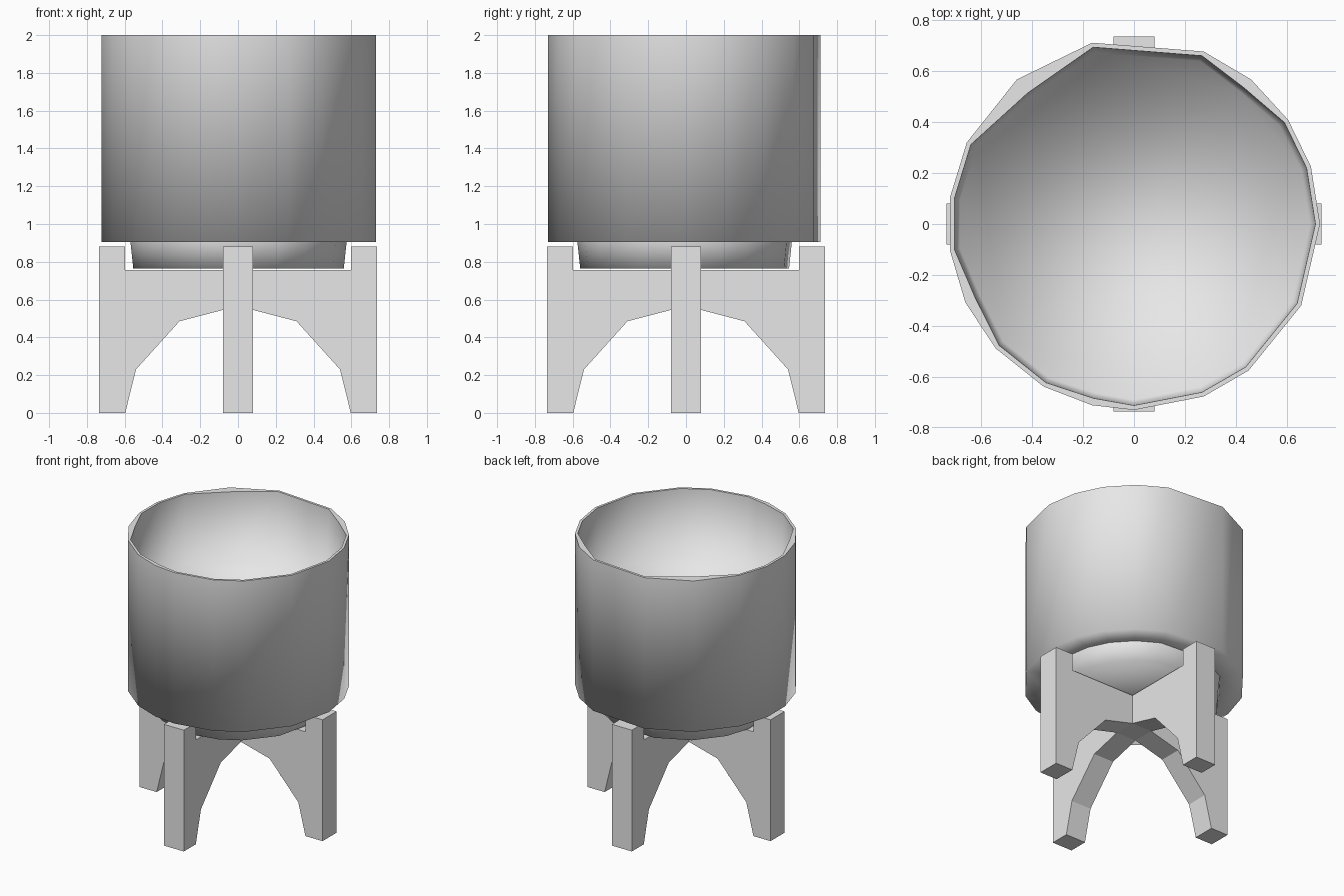
import bpy, bmesh, math
from mathutils import Matrix

if "Cube" in bpy.data.objects:
    bpy.data.objects.remove(bpy.data.objects["Cube"])

mat = bpy.data.materials.new("light grey")
mat.diffuse_color = (0.8, 0.8, 0.8, 1)
mat.use_nodes = True
mat.node_tree.nodes["Principled BSDF"].inputs["Base Color"].default_value = mat.diffuse_color


def finish(name, bm):
    bmesh.ops.recalc_face_normals(bm, faces=bm.faces[:])
    mesh = bpy.data.meshes.new(name)
    bm.to_mesh(mesh)
    bm.free()
    mesh.materials.append(mat)
    ob = bpy.data.objects.new(name, mesh)
    bpy.context.collection.objects.link(ob)
    return ob


# Pot: uneven low-poly rings joined from the foot, up the outside, over the thin rim, down to the floor
angles = [0, 18, 34, 51, 68, 103, 129, 154, 172, 188, 205, 222, 241, 257, 270, 292, 308, 334]
inset = {129: 0.05, 205: 0.025, 51: 0.025, 257: 0.01}   # where the inner wall cuts a corner
rings = [(0.56, 0.765, 0), (0.575, 0.905, 0), (0.73, 0.905, 0),
         (0.73, 2.0, 0), (0.712, 2.0, 1), (0.69, 1.51, 1)]
bm = bmesh.new()
loops = []
for r, z, cut in rings:
    loop = []
    for a in angles:
        rad = r - cut * inset.get(a, 0)
        t = math.radians(a)
        loop.append(bm.verts.new((rad * math.cos(t), rad * math.sin(t), z)))
    loops.append(loop)
n = len(angles)
for lo, hi in zip(loops, loops[1:]):
    for i in range(n):
        j = (i + 1) % n
        bm.faces.new((lo[i], lo[j], hi[j], hi[i]))
bm.faces.new(loops[0])
bm.faces.new(loops[-1])
for f in bm.faces:
    f.smooth = True
# crisp edges at the rim and the top of the foot
for k in (1, 3, 4):
    for i in range(n):
        bm.edges.get((loops[k][i], loops[k][(i + 1) % n])).smooth = False
finish("pot", bm)

# Stand: one leg with its arched half beam, turned four times
profile = [(0.08, 0.545), (0.31, 0.485), (0.54, 0.23), (0.597, 0.0), (0.735, 0.0),
           (0.735, 0.88), (0.597, 0.88), (0.597, 0.757), (0.08, 0.757)]
half = 0.08
for k, name in enumerate(("right_leg", "back_leg", "left_leg", "front_leg")):
    bm = bmesh.new()
    face = bm.faces.new([bm.verts.new((x, -half, z)) for x, z in profile])
    ext = bmesh.ops.extrude_face_region(bm, geom=[face])
    verts = [g for g in ext["geom"] if isinstance(g, bmesh.types.BMVert)]
    bmesh.ops.translate(bm, verts=verts, vec=(0, 2 * half, 0))
    bmesh.ops.rotate(bm, verts=bm.verts[:], matrix=Matrix.Rotation(k * math.pi / 2, 3, 'Z'))
    finish(name, bm)

# Block where the beams meet
bm = bmesh.new()
bmesh.ops.create_cube(bm, size=1)
bmesh.ops.scale(bm, verts=bm.verts[:], vec=(0.16, 0.16, 0.212))
bmesh.ops.translate(bm, verts=bm.verts[:], vec=(0, 0, 0.651))
finish("beam_centre", bm)
